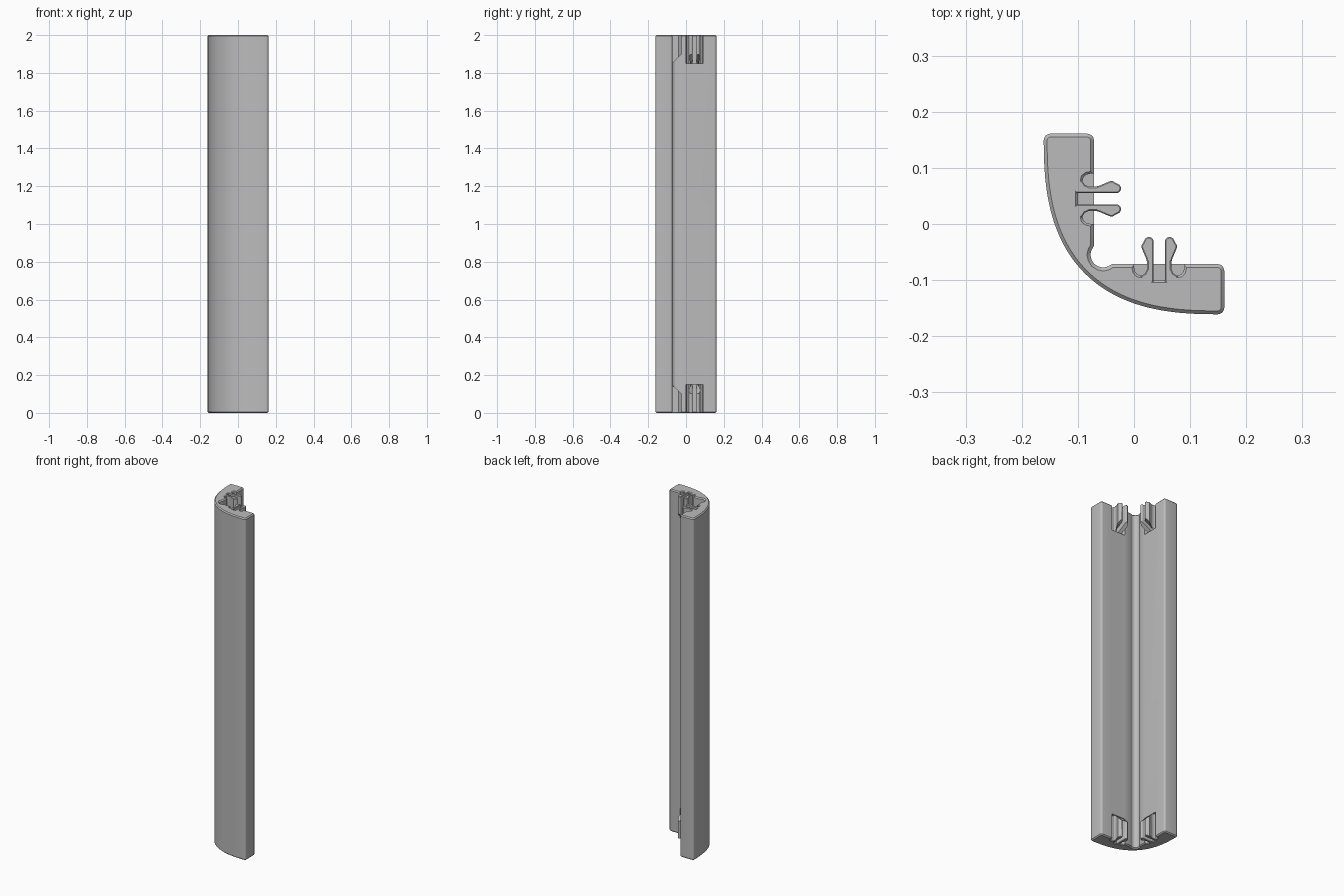
import bpy, bmesh
from math import sin, cos, pi
from mathutils import Vector

if "Cube" in bpy.data.objects:
    bpy.data.objects.remove(bpy.data.objects["Cube"])

LENGTH = 2.0
HALF = 0.161       # half the width of the cross-section
INNER = -0.0715    # inner face of each arm
CLIP = 0.15        # height of the clip pockets
MID = 0.045        # centre line of each clip along its arm

grey = bpy.data.materials.new("plain grey")
grey.use_nodes = True
grey.diffuse_color = (0.5, 0.5, 0.5, 1)
grey.node_tree.nodes["Principled BSDF"].inputs["Base Color"].default_value = (0.5, 0.5, 0.5, 1)


def arc(cx, cy, r, a0, a1, n=5):
    return [(cx + r * cos(a0 + (a1 - a0) * i / n), cy + r * sin(a0 + (a1 - a0) * i / n))
            for i in range(n + 1)]


def offset(points, d):
    """Grow (d > 0) or shrink (d < 0) a closed outline."""
    pts = [Vector(p) for p in points]
    n = len(pts)
    area = sum(pts[i - 1].x * pts[i].y - pts[i].x * pts[i - 1].y for i in range(n))
    side = 1 if area > 0 else -1
    out = []
    for i, p in enumerate(pts):
        a = (p - pts[i - 1]).normalized()
        b = (pts[(i + 1) % n] - p).normalized()
        na, nb = Vector((a.y, -a.x)), Vector((b.y, -b.x))
        out.append(p + (na + nb) * (side * d / max(1 + na.dot(nb), 0.3)))
    return out


def prism(name, outline, levels, place=lambda x, y, z: (x, y, z)):
    """Stack the outline through (height, offset) levels and cap both ends."""
    bm = bmesh.new()
    rings = [[bm.verts.new(place(p[0], p[1], z)) for p in offset(outline, d)]
             for z, d in levels]
    n = len(outline)
    for low, high in zip(rings, rings[1:]):
        for i in range(n):
            j = (i + 1) % n
            bm.faces.new((low[i], low[j], high[j], high[i]))
    bm.faces.new(rings[0])
    bm.faces.new(rings[-1])
    bmesh.ops.recalc_face_normals(bm, faces=bm.faces)
    mesh = bpy.data.meshes.new(name)
    bm.to_mesh(mesh)
    bm.free()
    mesh.materials.append(grey)
    ob = bpy.data.objects.new(name, mesh)
    bpy.context.collection.objects.link(ob)
    return ob


# Corner body: relief groove, rounded arm end and bulging outer face, mirrored on the diagonal
R = 0.012
half = [(-0.071, -0.071), (-0.064, -0.0755), (-0.055, -0.078), (-0.047, -0.076), (-0.039, INNER)]
half += arc(HALF - R, INNER - R, R, pi / 2, 0)
half += arc(HALF - R, -HALF + R, R, 0, -pi / 2)
POWER = 2 / 2.69
STEPS = 18
for i in range(1, STEPS + 1):
    t = pi / 2 - 0.03 + (pi / 4 - pi / 2 + 0.03) * i / STEPS
    half.append((HALF - 2 * HALF * cos(t) ** POWER, HALF - 2 * HALF * sin(t) ** POWER))
body_outline = half + [(y, x) for x, y in reversed(half[1:-1])]
E = 0.006
body = prism("corner_body", body_outline,
             [(0, -E), (E, 0), (LENGTH - E, 0), (LENGTH, -E)])

# Pocket outline around a clip, symmetric about the clip centre line
pocket = [(0, -0.04), (0, -0.076), (0.002, -0.085), (0.006, -0.09), (0.012, -0.0915),
          (0.035, -0.0915), (0.035, -0.1)]
pocket += [(2 * MID - x, y) for x, y in reversed(pocket)]

# Prong outline: flared foot, slim neck, barbed head with a round tip
prong = [(0.035, -0.105), (0.035, -0.031)]
prong += arc(0.0265, -0.0315, 0.0085, 0.2, pi - 0.2, 6)
prong += [(0.013, -0.039), (0.014, -0.044), (0.021, -0.060), (0.0235, -0.067), (0.0235, -0.08),
          (0.02, -0.088), (0.012, -0.0925), (0.012, -0.105)]


def placer(swap, flip, mirror, slant):
    """Move a part made at the top of the left arm to any of the clip positions."""
    def place(x, y, z):
        if slant and z < LENGTH - CLIP + 0.001:
            z += max(0, y - INNER)
        if mirror:
            x = 2 * MID - x
        if flip:
            z = LENGTH - z
        return (y, x, z) if swap else (x, y, z)
    return place


parts = [body]
cutters = []
for swap, arm in ((False, "left_arm"), (True, "back_arm")):
    for flip, end in ((False, "top"), (True, "bottom")):
        cutters.append(prism(f"{arm}_{end}_pocket_cutter", pocket,
                             [(LENGTH - CLIP, 0), (LENGTH - 0.004, 0), (LENGTH + 0.004, 0.008)],
                             placer(swap, flip, False, False)))
        for mirror, which in ((False, "inner"), (True, "outer")):
            parts.append(prism(f"{arm}_{end}_{which}_prong", prong,
                               [(LENGTH - CLIP, 0), (LENGTH - 0.002, 0), (LENGTH, -0.002)],
                               placer(swap, flip, mirror, True)))

# Cut the clip pockets out of the body
bpy.context.view_layer.objects.active = body
for cutter in cutters:
    cutter.hide_render = True
    cut = body.modifiers.new("pocket", "BOOLEAN")
    cut.operation = "DIFFERENCE"
    cut.solver = "EXACT"
    cut.object = cutter
    bpy.ops.object.modifier_apply(modifier=cut.name)
for cutter in cutters:
    bpy.data.objects.remove(cutter)

# Smooth the curved faces, keep the edges sharp
bpy.ops.object.select_all(action="DESELECT")
for part in parts:
    part.select_set(True)
bpy.context.view_layer.objects.active = body
bpy.ops.object.shade_smooth_by_angle()
